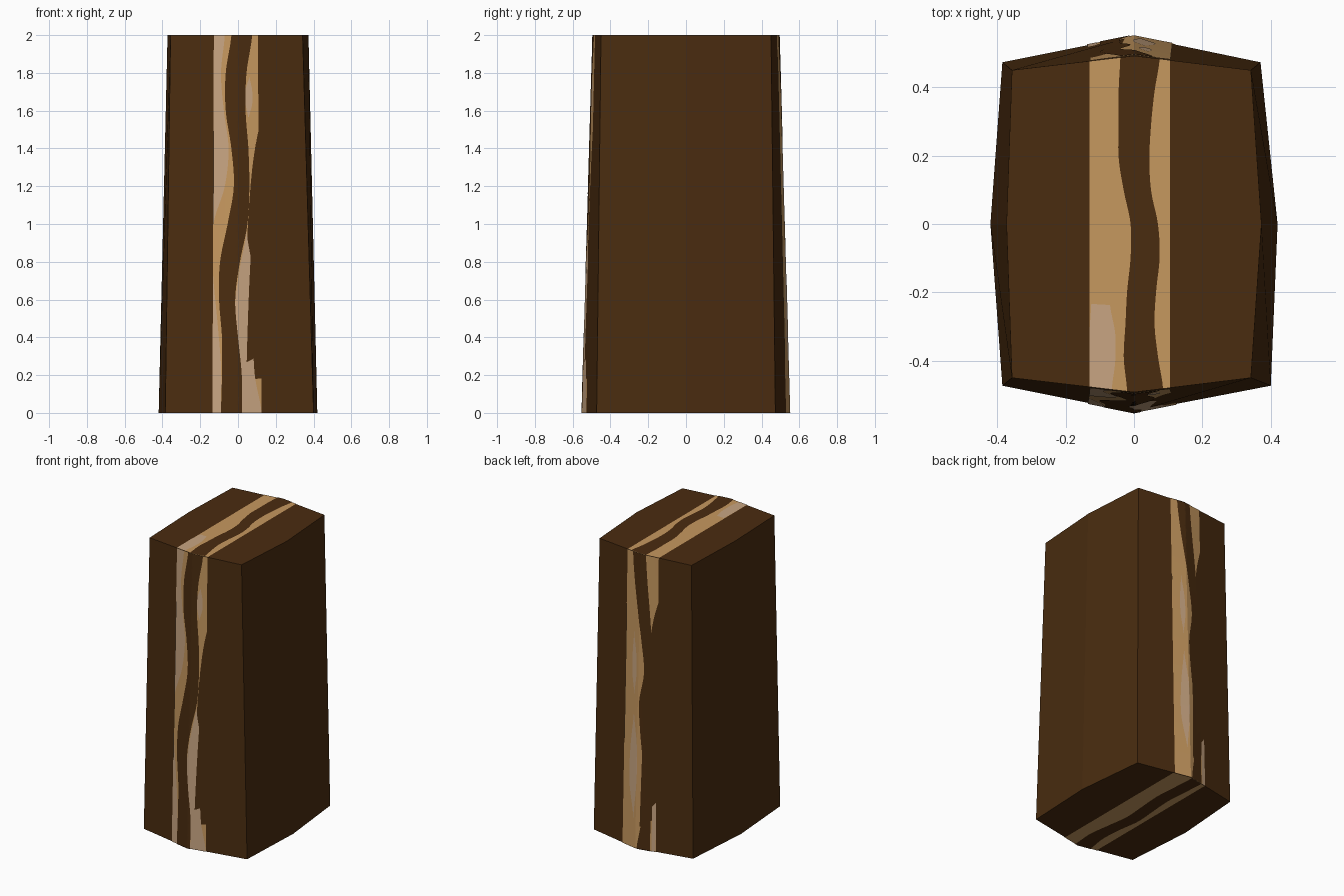
import bpy
import bmesh

if "Cube" in bpy.data.objects:
    bpy.data.objects.remove(bpy.data.objects["Cube"], do_unlink=True)


def make_material(name, rgb):
    mat = bpy.data.materials.new(name)
    mat.use_nodes = True
    colour = (*rgb, 1.0)
    mat.diffuse_color = colour
    mat.node_tree.nodes["Principled BSDF"].inputs["Base Color"].default_value = colour
    return mat


walnut = make_material("dark walnut", (0.068, 0.025, 0.005))
maple = make_material("tan maple", (0.565, 0.314, 0.114))
pale = make_material("pale sapwood", (0.578, 0.376, 0.223))


def finish(name, bm, mat):
    mesh = bpy.data.meshes.new(name)
    bm.to_mesh(mesh)
    bm.free()
    mesh.materials.append(mat)
    obj = bpy.data.objects.new(name, mesh)
    bpy.context.collection.objects.link(obj)
    return obj


# Tapered eight-sided block
def outline(side, ridge_x, corner_l, corner_r, corner_y, ridge_y):
    return [(corner_l, -corner_y), (0, -ridge_y), (corner_r, -corner_y), (ridge_x, 0),
            (corner_r - side, corner_y), (0, ridge_y), (corner_l, corner_y), (-ridge_x, 0)]


bm = bmesh.new()
low = [bm.verts.new((x, y, 0)) for x, y in outline(0.03, 0.42, -0.385, 0.40, 0.473, 0.55)]
high = [bm.verts.new((x, y, 2)) for x, y in outline(0, 0.373, -0.357, 0.342, 0.45, 0.492)]
bm.faces.new(reversed(low))
bm.faces.new(high)
for i in range(8):
    j = (i + 1) % 8
    bm.faces.new((low[i], low[j], high[j], high[i]))
finish("block", bm, walnut)


def depth(x, z):
    """Distance of the ridged front or back surface from the middle."""
    ridge = 0.55 - 0.029 * z
    corner = 0.473 - 0.0115 * z
    return ridge + (corner - ridge) * abs(x) / (0.39 - 0.02 * z)


# Each surface maps (x, t) to a point, with t from 0 to 1 along the grain
def front(x, t, lift):
    return (x, -depth(x, 2 * t) - lift, 2 * t)


def back(x, t, lift):
    return (x, depth(x, 2 * t) + lift, 2 * t)


def top(x, t, lift):
    return (x, depth(x, 2) * (2 * t - 1), 2 + lift)


def bottom(x, t, lift):
    return (x, depth(x, 0) * (2 * t - 1), -lift)


def smooth_sample(keys, t):
    """Catmull-Rom curve through evenly spaced keys given in hundredths."""
    if len(keys) == 1:
        return keys[0] / 100
    f = t * (len(keys) - 1)
    i = min(int(f), len(keys) - 2)
    f -= i
    b, c = keys[i], keys[i + 1]
    a, d = keys[max(i - 1, 0)], keys[min(i + 2, len(keys) - 1)]
    return (b + f / 2 * (c - a + f * (2*a - 5*b + 4*c - d + f * (3*(b - c) + d - a)))) / 100


def strip(name, surface, mat, lift, left, right, start=0.0, end=1.0, rows=48, cols=8):
    """Thin wavy inlay between two edges, following the surface."""
    bm = bmesh.new()
    grid = []
    for r in range(rows + 1):
        s = r / rows
        a, b = smooth_sample(left, s), smooth_sample(right, s)
        b = max(a + 0.0005, b)
        t = start + (end - start) * s
        xs = [a + (b - a) * c / cols for c in range(cols + 1)]
        # keep one column on the ridge
        if a < 0 < b:
            k = min(range(1, cols), key=lambda c: abs(xs[c]))
            xs[k] = 0
        grid.append([bm.verts.new(surface(x, t, lift)) for x in xs])
    flip = surface in (back, bottom)
    for p, q in zip(grid, grid[1:]):
        for c in range(cols):
            quad = (p[c], p[c + 1], q[c + 1], q[c])
            bm.faces.new(quad[::-1] if flip else quad)
    finish(name, bm, mat)


# Tan bands running all the way round
strip("front_band", front, maple, 0.002, [-13.5, -12.8], [12.5, 10.5])
strip("back_band", back, maple, 0.002, [-13.8, -12.8], [11.2, 10.7])
strip("top_band", top, maple, 0.002, [-13], [10.6])
strip("bottom_band", bottom, maple, 0.002, [-13.5], [12])

# Wandering dark vein in the middle of each band
strip("front_vein", front, walnut, 0.004,
      [-9, -8.5, -8.5, -10, -9.5, -5.5, -2.2, -3.5, -6.5, -6.5, -3.5],
      [2, 2, 0, -1.5, 1, 5, 6, 5.5, 4, 4.5, 7.5])
strip("back_vein", back, walnut, 0.004,
      [-10, -10, -10, -10, -9.5, -9, -10, -9, -7.5, -5.5, -4],
      [-1, -4, -4, -4, -2, -1, -4, -2, 1, 4, 6])
strip("top_vein", top, walnut, 0.004,
      [-2, -3, -2.5, -2, -1, -1, -3, -4.5, -4.5, -4.5, -4],
      [8.5, 7, 6, 6.5, 7.5, 7, 5, 4.5, 5, 6, 7.5])
strip("bottom_vein", bottom, walnut, 0.004,
      [-9, -7, -8, -10, -9, -8, -9, -10],
      [2, 3, 1, -1, 0, 1, 0, -1])

# Pale patches in the tan wood
strip("front_pale_upper_left", front, pale, 0.003,
      [-13.2, -13, -13, -12.8], [-13, -7, -5, -7.5, -9, -7], 0.5, 1)
strip("front_pale_lower_left", front, pale, 0.003,
      [-13.5, -13.3], [-9, -9, -11, -13.2], 0, 0.37)
strip("front_pale_lower_right", front, pale, 0.003,
      [2, 2, 0, -1.5, 1, 4.5], [12.5, 9, 8, 8, 7.5, 4.6], 0, 0.48)
strip("front_pale_upper_right", front, pale, 0.003,
      [5.5, 4, 3.8, 6], [5.6, 7.5, 7.5, 6.1], 0.78, 0.89)
strip("top_pale_front", top, pale, 0.003,
      [-13, -13, -13, -12.5], [-6.5, -5.5, -5.5, -7], 0, 0.255)
strip("back_pale_lower", back, pale, 0.003,
      [2, 0, 0, 3], [2.1, 6, 5.5, 3.1], 0.1, 0.46)
strip("back_pale_upper", back, pale, 0.003,
      [3, 1.5, 2, 4], [3.1, 5, 5, 4.1], 0.52, 0.73)
strip("back_pale_edge", back, pale, 0.003,
      [-13.7, -13.4], [-11, -11, -13.3], 0, 0.4)
